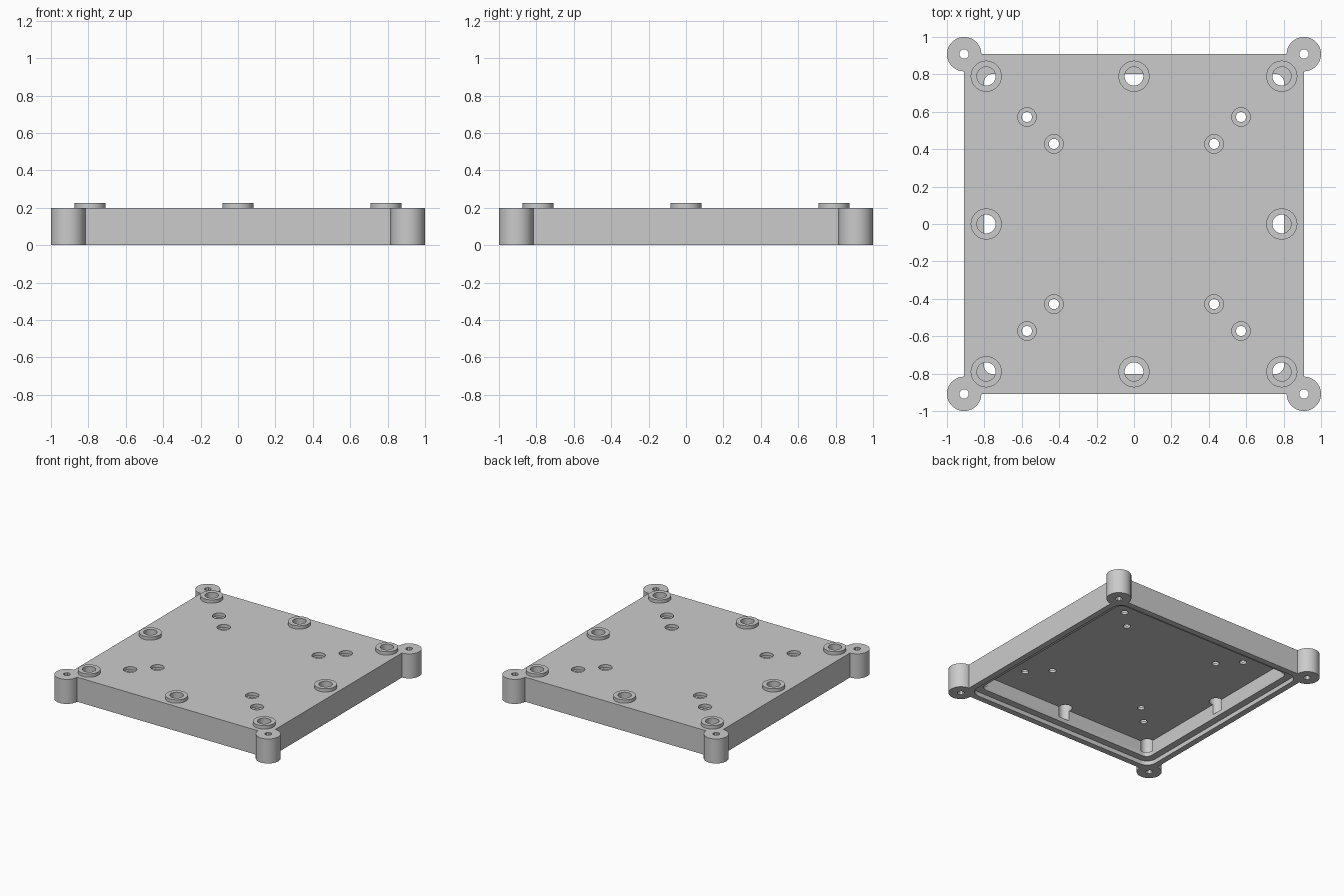
import bpy
import bmesh
import math

cube = bpy.data.objects.get("Cube")
if cube:
    bpy.data.objects.remove(cube, do_unlink=True)

HALF, TOP = 0.908, 0.2
STEP_Z, CEILING = 0.035, 0.155
RIM = 0.79

grey = bpy.data.materials.new("plain grey")
grey.use_nodes = True
grey.diffuse_color = (0.6, 0.6, 0.6, 1)
grey.node_tree.nodes["Principled BSDF"].inputs["Base Color"].default_value = (0.6, 0.6, 0.6, 1)


def prism(bm, outline, z0, z1):
    """Closed prism from an outline of (x, y) points."""
    low = [bm.verts.new((x, y, z0)) for x, y in outline]
    high = [bm.verts.new((x, y, z1)) for x, y in outline]
    bm.faces.new(low[::-1])
    bm.faces.new(high)
    n = len(low)
    for i in range(n):
        j = (i + 1) % n
        bm.faces.new((low[i], low[j], high[j], high[i]))


def circle(cx, cy, r, sides):
    return [(cx + r * math.cos(math.tau * (i + 0.5) / sides),
             cy + r * math.sin(math.tau * (i + 0.5) / sides)) for i in range(sides)]


def rounded_square(half, r, steps=8):
    points = []
    for k, (sx, sy) in enumerate([(1, 1), (-1, 1), (-1, -1), (1, -1)]):
        for i in range(steps + 1):
            a = (k + i / steps) * math.pi / 2
            points.append((sx * (half - r) + r * math.cos(a),
                           sy * (half - r) + r * math.sin(a)))
    return points


def make(name, prisms):
    bm = bmesh.new()
    for outline, z0, z1 in prisms:
        prism(bm, outline, z0, z1)
    mesh = bpy.data.meshes.new(name)
    bm.to_mesh(mesh)
    bm.free()
    obj = bpy.data.objects.new(name, mesh)
    obj.data.materials.append(grey)
    bpy.context.collection.objects.link(obj)
    return obj


def combine(target, tool, operation):
    """Apply a boolean and remove the helper object."""
    tool.hide_render = True
    mod = target.modifiers.new(operation.title(), "BOOLEAN")
    mod.operation, mod.object, mod.solver = operation, tool, "EXACT"
    bpy.context.view_layer.objects.active = target
    bpy.ops.object.modifier_apply(modifier=mod.name)
    bpy.data.objects.remove(tool, do_unlink=True)


corners = [(x, y) for x in (-1, 1) for y in (-1, 1)]
edge_spots = [(x * RIM, y * RIM) for x in (-1, 0, 1) for y in (-1, 0, 1) if x or y]
lug_spots = [(x * HALF, y * HALF) for x, y in corners]
screw_spots = [(x * d, y * d) for d in (0.428, 0.572) for x, y in corners]

# Square cover with corner lugs and raised bosses
cover = make("cover", [([(-HALF, -HALF), (HALF, -HALF), (HALF, HALF), (-HALF, HALF)], 0, TOP)])
combine(cover, make("lugs", [(circle(x, y, 0.092, 48), 0, TOP) for x, y in lug_spots]), "UNION")
combine(cover, make("bosses", [(circle(x, y, 0.083, 48), 0.18, 0.227) for x, y in edge_spots]), "UNION")

# Hollow underside with a stepped rim
combine(cover, make("step", [(rounded_square(0.86, 0.08), -0.1, STEP_Z)]), "DIFFERENCE")
combine(cover, make("cavity", [(rounded_square(0.803, 0.05), -0.1, CEILING)]), "DIFFERENCE")

# Boss holes notch the wall and stop on a ledge
combine(cover, make("boss_holes", [(circle(x, y, 0.05, 32), 0.07, 0.4) for x, y in edge_spots]), "DIFFERENCE")

# Lug holes and counterbored screw holes
combine(cover, make("lug_holes", [(circle(x, y, 0.026, 8), -0.1, 0.4) for x, y in lug_spots]), "DIFFERENCE")
combine(cover, make("screw_holes", [(circle(x, y, 0.027, 24), 0.1, 0.4) for x, y in screw_spots]), "DIFFERENCE")
combine(cover, make("counterbores", [(circle(x, y, 0.05, 32), 0.175, 0.4) for x, y in screw_spots]), "DIFFERENCE")

# Smooth the round walls and keep the edges sharp
bpy.ops.object.select_all(action="DESELECT")
cover.select_set(True)
bpy.context.view_layer.objects.active = cover
bpy.ops.object.shade_smooth_by_angle(angle=math.radians(30))
